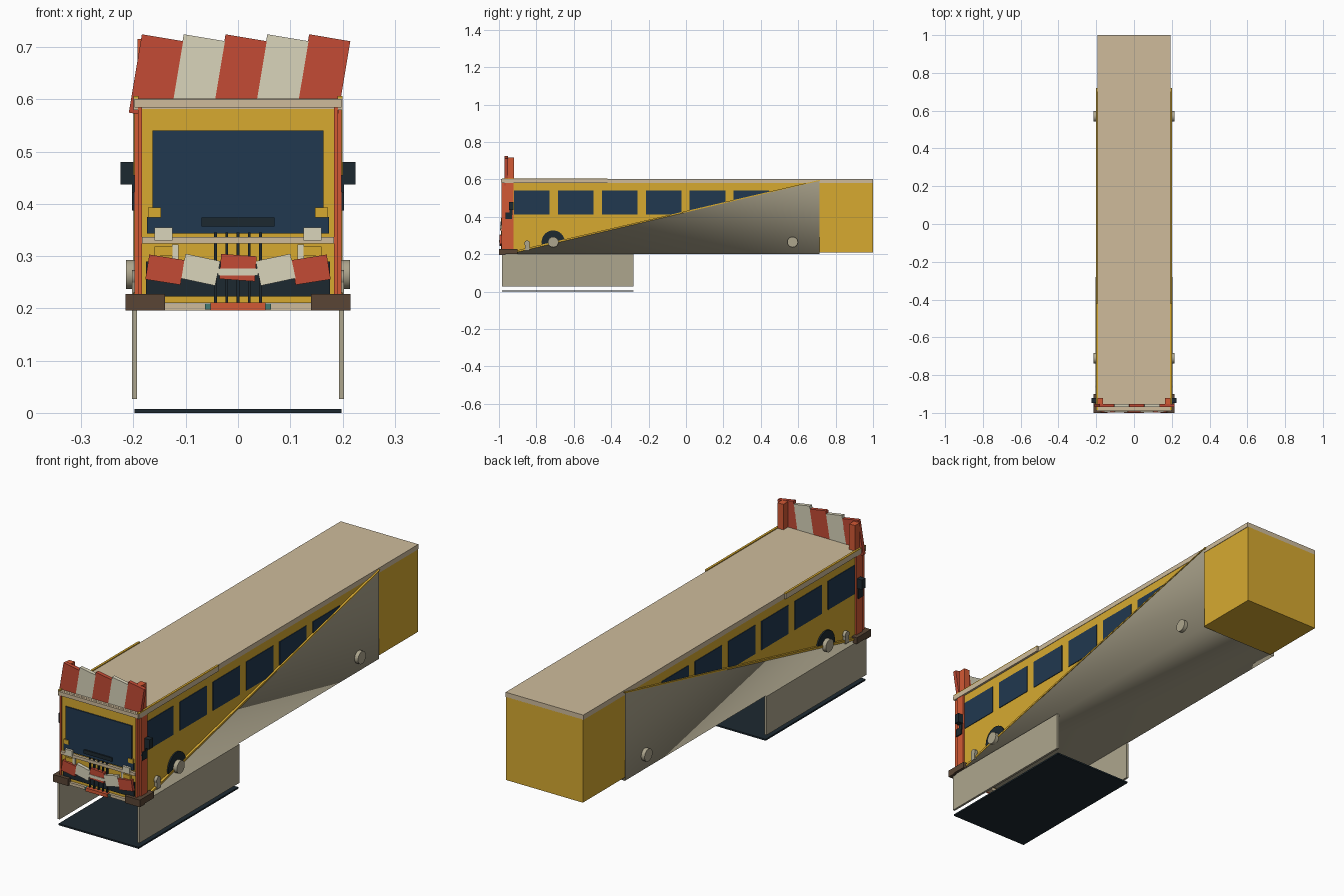
import bpy, bmesh, math
from mathutils import Matrix, Vector

if "Cube" in bpy.data.objects:
    bpy.data.objects.remove(bpy.data.objects["Cube"])

COL = {"yellow": (.68, .40, .03), "tan": (.62, .50, .33), "glass": (.015, .04, .08),
       "dark": (.012, .022, .03), "red": (.55, .07, .035), "orange": (.65, .10, .035),
       "cream": (.70, .66, .50), "stone": (.42, .38, .27), "brown": (.10, .06, .035),
       "teal": (.06, .2, .17)}
MATS = {}
for k, c in COL.items():
    MATS[k] = bpy.data.materials.new(k)
    MATS[k].diffuse_color = (*c, 1)


def finish(name, bm, mat):
    bmesh.ops.recalc_face_normals(bm, faces=bm.faces)
    me = bpy.data.meshes.new(name)
    bm.to_mesh(me)
    bm.free()
    ob = bpy.data.objects.new(name, me)
    bpy.context.collection.objects.link(ob)
    me.materials.append(MATS[mat])
    return ob


def box(name, x, y, z, mat, tilt=0):
    """Box from (min, max) ranges, tilted in the front plane."""
    bm = bmesh.new()
    c = Vector([(a + b) / 2 for a, b in (x, y, z)])
    s = [abs(b - a) for a, b in (x, y, z)]
    m = (Matrix.Translation(c) @ Matrix.Rotation(math.radians(tilt), 4, 'Y')
         @ Matrix.Diagonal((*s, 1)))
    bmesh.ops.create_cube(bm, size=1, matrix=m)
    return finish(name, bm, mat)


def pair(name, x, y, z, mat):
    """The same box on the left and right."""
    box("right_" + name, x, y, z, mat)
    box("left_" + name, (-x[1], -x[0]), y, z, mat)


def disc(name, x0, x1, y, z, r, mat, n=24):
    for s, side in ((1, "right_"), (-1, "left_")):
        bm = bmesh.new()
        m = (Matrix.Translation((s * (x0 + x1) / 2, y, z))
             @ Matrix.Rotation(math.pi / 2, 4, 'Y'))
        bmesh.ops.create_cone(bm, cap_ends=True, segments=n, radius1=r, radius2=r,
                              depth=x1 - x0, matrix=m)
        ob = finish(side + name, bm, mat)
        bpy.context.view_layer.objects.active = ob
        ob.select_set(True)
        bpy.ops.object.shade_smooth_by_angle(angle=math.radians(35))
        ob.select_set(False)


# Main body and roof
box("body", (-.19, .19), (-.98, 1), (.21, .582), "yellow")
box("roof", (-.192, .192), (-.98, 1), (.58, .602), "tan")
pair("roof_rail", (.19, .2), (-.985, -.42), (.58, .602), "tan")
pair("rail_cap", (.19, .2), (-.985, -.42), (.602, .606), "yellow")

# Side windows
for i in range(6):
    y = -.92 + i * .235
    pair(f"window_{i}", (.188, .193), (y, y + .19), (.412, .54), "glass")

# Wedge skirt: two triangular sides joined by a smooth floor
F, R, T = (-.95, .2), (.713, .2), (.713, .595)
bm = bmesh.new()
P, N = [[bm.verts.new((s * .197, *p)) for p in (F, R, T)] for s in (1, -1)]
bm.faces.new(P)
bm.faces.new(N[::-1])
bm.faces.new((P[0], N[0], N[1], P[1]))
skirt = finish("skirt", bm, "stone")
bpy.context.view_layer.objects.active = skirt
skirt.select_set(True)
bpy.ops.object.shade_smooth_by_angle(angle=math.radians(100))
skirt.select_set(False)

# Yellow trim along the sloping skirt edge
for s, side in ((1, "right"), (-1, "left")):
    bm = bmesh.new()
    fs = []
    for x in (.188, .2):
        fs.append([bm.verts.new((s * x, y, z)) for y, z in
                   ((F[0], .2), (T[0], T[1] - .003), (T[0] + .006, T[1] + .003), (F[0], .21))])
        bm.faces.new(fs[-1])
    for i in range(4):
        j = (i + 1) % 4
        bm.faces.new((fs[0][i], fs[0][j], fs[1][j], fs[1][i]))
    finish(side + "_skirt_trim", bm, "yellow")

# Wheel arches, hubs and small side hook
disc("wheel_arch", .186, .196, -.71, .265, .062, "dark", 32)
disc("front_hub", .18, .214, -.71, .265, .028, "stone")
disc("rear_hub", .18, .214, .57, .265, .028, "stone")
disc("side_hook", .18, .203, -.85, .258, .015, "stone", 16)
pair("hook_stem", (.188, .203), (-.862, -.838), (.22, .258), "stone")

# Lower side panels and ground plate
pair("lower_panel", (.193, .203), (-.985, -.28), (.027, .2), "stone")
box("ground_plate", (-.198, .198), (-.985, -.28), (0, .007), "dark")

# Front corner posts
pair("corner_post", (.18, .198), (-.965, -.922), (.2, .6), "orange")
pair("front_post_strip", (.184, .191), (-.987, -.96), (.2, .585), "orange")
pair("barrier_post", (.163, .192), (-.955, -.92), (.6, .716), "orange")

# Striped barrier above the roof
for i in range(5):
    x = -.157 + i * .08
    box(f"top_stripe_{i}", (x - .04, x + .04), (-.97, -.953), (.567, .719),
        "red" if i % 2 == 0 else "cream", 9.5)

# Windscreen, brow beam, wiper panel
box("brow_beam", (-.198, .198), (-.99, -.97), (.584, .601), "tan")
box("windscreen", (-.164, .164), (-.985, -.975), (.37, .54), "glass")
box("windscreen_base", (-.174, .174), (-.985, -.975), (.343, .375), "glass")
pair("screen_corner", (.147, .172), (-.988, -.975), (.374, .393), "yellow")
box("wiper_panel", (-.07, .07), (-.991, -.98), (.357, .374), "dark")

# Grille, cross bar, slats and lamps
box("grille", (-.176, .176), (-.985, -.975), (.223, .29), "dark")
box("cross_bar", (-.184, .184), (-.992, -.975), (.324, .337), "tan")
for i in range(5):
    x = (i - 2) * .0215
    box(f"grille_slat_{i}", (x - .0025, x + .0025), (-.989, -.975), (.208, .345), "dark")
pair("headlamp", (.125, .16), (-.995, -.975), (.33, .355), "cream")
pair("indicator", (.125, .16), (-.99, -.975), (.3, .318), "yellow")
pair("lamp_bracket", (.114, .126), (-.99, -.975), (.29, .322), "cream")

# Striped lower barrier of alternately tilted boards
for i, (x, z, t) in enumerate(((-.14, .274, 9), (-.072, .274, 12), (0, .278, 4),
                               (.072, .274, -12), (.14, .274, -9))):
    box(f"low_stripe_{i}", (x - .034, x + .034), (-.997, -.982), (z - .024, z + .024),
        "red" if i % 2 == 0 else "cream", t)
box("low_stripe_band", (-.038, .038), (-.999, -.99), (.263, .276), "cream")

# Bumper
pair("bumper_end", (.14, .215), (-1, -.965), (.196, .228), "brown")
pair("bumper_side", (.185, .215), (-.97, -.9), (.2, .228), "brown")
box("bumper_bar", (-.15, .15), (-.99, -.965), (.196, .209), "tan")
box("bumper_trim", (-.063, .063), (-.994, -.97), (.198, .209), "teal")
box("bumper_plate", (-.053, .053), (-1, -.975), (.196, .211), "orange")

# Mirrors
pair("mirror", (.2, .225), (-.947, -.922), (.437, .48), "dark")
pair("mirror_mount", (.19, .203), (-.965, -.93), (.387, .423), "dark")
pair("mirror_arm", (.195, .203), (-.945, -.928), (.41, .455), "dark")

for m in bpy.data.materials:
    if m.users and not m.is_grease_pencil:
        m.use_nodes = True
        m.node_tree.nodes["Principled BSDF"].inputs["Base Color"].default_value = m.diffuse_color
